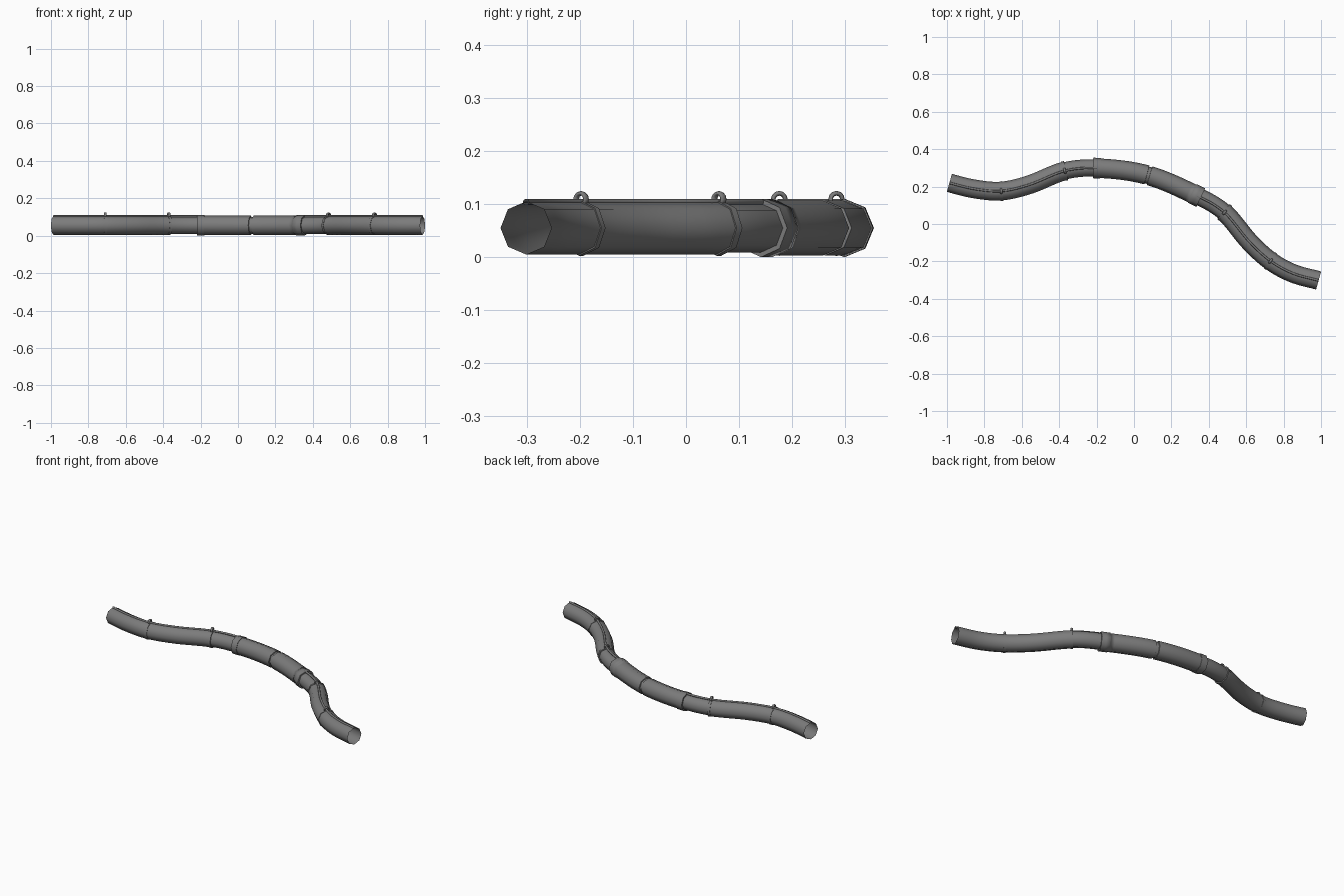
import bpy, bmesh, math
from mathutils import Vector

if "Cube" in bpy.data.objects:
    bpy.data.objects.remove(bpy.data.objects["Cube"])

# centre line of the hose seen from above, y as a function of x
PATH = [(-0.987, 0.220), (-0.85, 0.187), (-0.71, 0.176), (-0.56, 0.210), (-0.37, 0.284),
        (-0.20, 0.299), (0.07, 0.262), (0.335, 0.152), (0.484, 0.062), (0.617, -0.095),
        (0.73, -0.198), (0.85, -0.264), (0.987, -0.302)]
ZC = 0.055

rubber = bpy.data.materials.new("dark_rubber")
rubber.diffuse_color = (0.2, 0.2, 0.2, 1)
rubber.use_nodes = True
rubber.node_tree.nodes["Principled BSDF"].inputs["Base Color"].default_value = rubber.diffuse_color


def slope(i):
    if i == 0 or i == len(PATH) - 1:
        return -0.28
    (xa, ya), (xb, yb) = PATH[i - 1], PATH[i + 1]
    return (yb - ya) / (xb - xa)


def path_y(x):
    i = 0
    while i < len(PATH) - 2 and x > PATH[i + 1][0]:
        i += 1
    (xa, ya), (xb, yb) = PATH[i], PATH[i + 1]
    h = xb - xa
    t = (x - xa) / h
    return (ya * (2*t**3 - 3*t**2 + 1) + slope(i) * h * (t**3 - 2*t**2 + t)
            + yb * (3*t**2 - 2*t**3) + slope(i + 1) * h * (t**3 - t**2))


def frame(x):
    e = 0.004
    tan = Vector((2 * e, path_y(x + e) - path_y(x - e), 0)).normalized()
    return Vector((x, path_y(x), 0)), tan, Vector((-tan.y, tan.x, 0))


def sweep(name, stations, zc=ZC, sides=8):
    """Skin an open tube through stations of (x, radius)."""
    bm = bmesh.new()
    rings = []
    for x, r in stations:
        p, tan, side = frame(x)
        ring = []
        for k in range(sides):
            a = 2 * math.pi * k / sides
            v = p + side * (r * math.cos(a))
            v.z = zc + r * math.sin(a)
            ring.append(bm.verts.new(v))
        rings.append(ring)
    for r, s in zip(rings, rings[1:]):
        for k in range(sides):
            j = (k + 1) % sides
            bm.faces.new((r[k], r[j], s[j], s[k]))
    bmesh.ops.recalc_face_normals(bm, faces=bm.faces)
    me = bpy.data.meshes.new(name)
    bm.to_mesh(me)
    bm.free()
    for f in me.polygons:
        f.use_smooth = True
    me.set_sharp_from_angle(angle=math.radians(70))
    me.materials.append(rubber)
    bpy.context.collection.objects.link(bpy.data.objects.new(name, me))


def span(x0, x1, r, n=12):
    return [(x0 + (x1 - x0) * i / n, r) for i in range(n + 1)]


# hose: full outer lengths, slightly slimmer next to the couplings
sweep("hose_left", span(-0.987, -0.37, 0.050, 20))
sweep("hose_right", span(0.484, 0.987, 0.050, 20))
sweep("hose_neck_left", span(-0.37, -0.19, 0.046, 8))
sweep("hose_neck_right", span(0.34, 0.484, 0.046, 8))

# coupling: two sleeves with end collars and a groove between them
sweep("coupling_sleeve",
      [(-0.219, 0.042)] + span(-0.219, -0.18, 0.055, 2)
      + span(-0.18, 0.068, 0.052) + span(0.069, 0.083, 0.046, 1)
      + span(0.084, 0.312, 0.052) + span(0.313, 0.357, 0.055, 2)
      + [(0.357, 0.042)])

# thin cable lying on top of the hose
sweep("cable_left", span(-0.987, -0.20, 0.006, 26), 0.104)
sweep("cable_right", span(0.34, 0.987, 0.006, 24), 0.104)

# clips: a band round the hose and a loop holding the cable
for i, x in enumerate((-0.71, -0.37, 0.484, 0.73)):
    p, tan, side = frame(x)
    d = 0.007 * tan.x
    sweep(f"clip_band_{i}", [(x - d, 0.044), (x - d, 0.0525),
                             (x + d, 0.0525), (x + d, 0.044)])
    bpy.ops.mesh.primitive_torus_add(
        major_segments=12, minor_segments=6, major_radius=0.0115, minor_radius=0.0045,
        location=(p.x, p.y, 0.109),
        rotation=(0, math.pi / 2, math.atan2(tan.y, tan.x)))
    loop = bpy.context.object
    loop.name = f"clip_loop_{i}"
    loop.scale.z = 1.6
    loop.data.materials.append(rubber)
    bpy.ops.object.shade_smooth()
